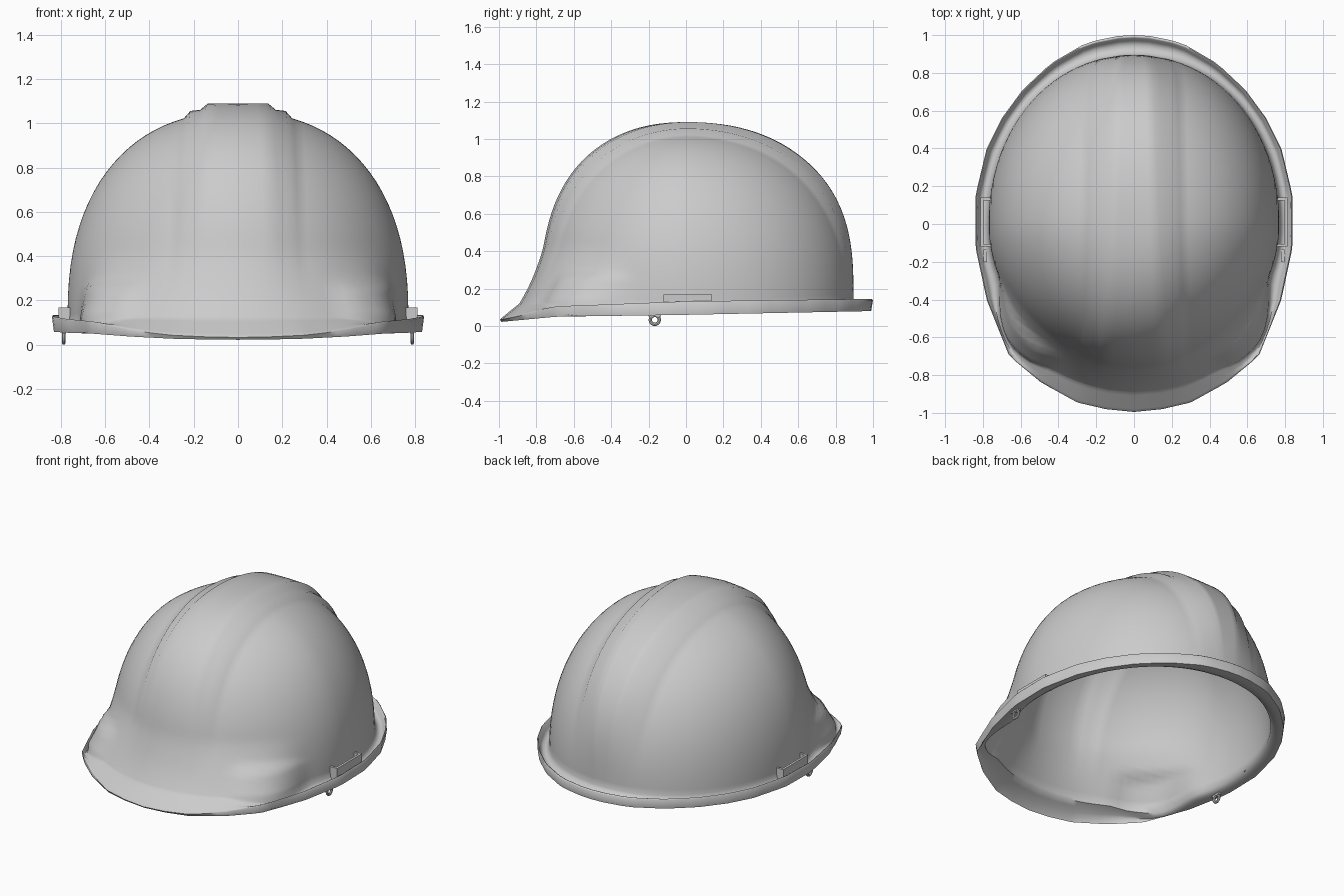
import bpy, bmesh, math
from mathutils import Vector

if "Cube" in bpy.data.objects:
    bpy.data.objects.remove(bpy.data.objects["Cube"])

Z0, A, C = 0.13, 0.77, 0.922         # base height, half width, dome height
ROWS, SIDE = 64, 20


def interp(tab, v):
    if v <= tab[0][0]:
        return tab[0][1]
    for (a, p), (b, q) in zip(tab, tab[1:]):
        if v <= b:
            return p + (q - p) * (v - a) / (b - a)
    return tab[-1][1]


def smooth(a, b, v):
    t = min(1, max(0, (v - a) / (b - a)))
    return t * t * (3 - 2 * t)


def radius(x, phi):
    """Dome radius in the yz plane at a given x; phi runs front to back."""
    s, cy, cz = min(1, abs(x) / A), abs(math.cos(phi)), math.sin(phi)
    b, n0 = (0.77, 1.97) if phi < math.pi / 2 else (0.895, 2.07)
    lo, hi = 0.0, 1.2
    for _ in range(26):
        r = (lo + hi) / 2
        n = n0 - .2 * min(1, max(0, r * cz / C))
        rho = (s ** n + (r * cy / b) ** n) ** (1 / n)
        if rho ** 2.3 + max(0, r * cz / C) ** 2.3 < 1:
            lo = r
        else:
            hi = r
    return lo


# Ridge widths along the front-to-back arc
W1 = [(0, .20), (.8, .18), (1.57, .135), (2.5, .10), (2.9, .07), (3.14, .04)]
W2 = [(0, .25), (.8, .235), (1.57, .215), (2.5, .20), (3.14, .17)]
LIFT = [.038, .041, .046, .022, .026, 0]


def dome_point(i, phi, scale):
    """Column i (0 = centre) of the right half, with ridges and front flare."""
    w1, w2 = interp(W1, phi), interp(W2, phi)
    start = w2 + .03
    cols = [0, w1 * .6, w1, w1 + .035, w2, start]
    if i < 6:
        x, lift = cols[i], LIFT[i]
    else:
        a0 = math.asin(start / A)
        x = A * math.sin(a0 + (math.pi / 2 - a0) * (i - 5) / SIDE)
        lift = 0
    r = radius(x, phi) if i < 5 + SIDE else 0
    h = r * math.sin(phi)
    if phi < 1.57:
        r += lift * smooth(.05, .3, h) * (.4 + .6 * smooth(.2, .75, h))
    else:
        r += lift * smooth(0, .65, h)
    y, z = -r * math.cos(phi), max(0, r * math.sin(phi))
    d = .115 * min(1, max(0, (.3 - z) / .3)) ** 1.5
    d += .035 * smooth(.165, .125, z) * smooth(.38, .5, x)
    d *= smooth(-.26, -.54, y)
    if d:
        n = Vector((x * .7, y)).normalized()
        x, y = x + d * n.x, y + d * n.y
    return Vector((x * scale, y * scale, Z0 + z * scale))


# Brim outline, right half, front to back
OUT = [(0, -.995), (.15, -.98), (.3, -.945), (.49, -.84), (.66, -.70), (.78, -.40), (.84, -.12),
       (.84, .15), (.78, .40), (.70, .56), (.59, .71), (.44, .85), (.26, .955), (.12, .993), (0, 1.0)]
TOP = [(-1, .035), (-.9, .055), (-.7, .105), (0, .132), (1, .145)]
BOT = [(-1, .022), (-.7, .05), (0, .06), (1, .08)]


def outline(p):
    """Brim edge hit by the ray from the centre through p."""
    sx, d = (-1 if p.x < 0 else 1), Vector((abs(p.x), p.y))
    for a, b in zip(OUT, OUT[1:]):
        a, b = Vector(a), Vector(b)
        e = b - a
        den = d.x * e.y - d.y * e.x
        if abs(den) < 1e-9:
            continue
        t = (a.x * e.y - a.y * e.x) / den
        u = (a.x * d.y - a.y * d.x) / den
        if t > 0 and -1e-5 <= u <= 1 + 1e-5:
            return Vector((sx * d.x * t, d.y * t, 0))
    return Vector(p)


def finish(bm, name, angle=40):
    bmesh.ops.remove_doubles(bm, verts=bm.verts, dist=1e-4)
    bmesh.ops.dissolve_degenerate(bm, edges=bm.edges, dist=1e-5)
    bmesh.ops.recalc_face_normals(bm, faces=bm.faces)
    me = bpy.data.meshes.new(name)
    bm.to_mesh(me)
    bm.free()
    ob = bpy.data.objects.new(name, me)
    bpy.context.collection.objects.link(ob)
    bpy.context.view_layer.objects.active = ob
    bpy.ops.object.select_all(action='DESELECT')
    ob.select_set(True)
    bpy.ops.object.shade_smooth_by_angle(angle=math.radians(angle))
    return ob


# Shell: outer dome, inner dome, and a guttered brim that joins their rims
bm = bmesh.new()
N = 5 + SIDE


def add_dome(scale):
    grid = []
    for j in range(ROWS + 1):
        phi = math.pi * j / ROWS
        half = [dome_point(i, phi, scale) for i in range(N + 1)]
        pts = [Vector((-p.x, p.y, p.z)) for p in half[:0:-1]] + half
        grid.append([bm.verts.new(p) for p in pts])
    for r0, r1 in zip(grid, grid[1:]):
        for k in range(2 * N):
            bm.faces.new((r0[k], r0[k + 1], r1[k + 1], r1[k]))
    return grid[0] + grid[-1][-2:0:-1]


def brim_z(y, f, gutter, under):
    """Height across the brim: a slope at the front, a rain gutter elsewhere."""
    g = smooth(-.85, -.55, y)
    slope = .125 + (interp(TOP, y) - .125) * f
    dip = gutter * interp(TOP, y) + (1 - gutter) * (interp(BOT, y) + .014)
    return slope * (1 - g) + dip * g - under


# (fraction across brim, gutter rise, drop to the underside)
PROFILE = [(.06, .5, 0), (.22, .12, 0), (.5, 0, 0), (.72, .25, 0), (.86, .95, 0), (.93, 1, 0),
           (1, .94, .003), "edge", (.78, 0, .014), (.5, 0, .013), (.2, .1, .014), (.0, .4, .014)]
outer, inner = add_dome(1), add_dome(.984)
rings = [outer]
for step in PROFILE:
    ring = []
    for v in outer:
        o = outline(v.co)
        if step == "edge":
            p = o * .99
            p.z = interp(BOT, o.y)
        else:
            p = v.co.lerp(o, step[0])
            p.z = brim_z(o.y, *step)
            if step == PROFILE[-1]:
                p.x, p.y = p.x * .985, p.y * .985
        ring.append(bm.verts.new(p))
    rings.append(ring)
rings.append(inner)
for r0, r1 in zip(rings, rings[1:]):
    for k in range(len(r0)):
        m = (k + 1) % len(r0)
        bm.faces.new((r0[k], r0[m], r1[m], r1[k]))
finish(bm, "helmet_shell", 62)


def bar(bm, lo, hi):
    vs = bmesh.ops.create_cube(bm, size=1)['verts']
    for v in vs:
        v.co = Vector([(l + h) / 2 + c * (h - l) for l, h, c in zip(lo, hi, v.co)])


for s, side in ((1, "right"), (-1, "left")):
    # Slotted accessory holder on each side
    bm = bmesh.new()
    bar(bm, (.797, -.12, .08), (.812, .14, .168))
    for y in (-.12, .125):
        bar(bm, (.755, y, .08), (.80, y + .015, .168))
    for v in bm.verts:
        v.co.x *= s
    finish(bm, side + "_slot")

    # Strap eyelet hanging under the brim
    bm = bmesh.new()
    bar(bm, (.778, -.20, .05), (.796, -.135, .085))
    U, V = 20, 8
    tor = []
    for a in range(U):
        ca, sa = math.cos(2 * math.pi * a / U), math.sin(2 * math.pi * a / U)
        row = []
        for b in range(V):
            rr = .024 + .009 * math.cos(2 * math.pi * b / V)
            row.append(bm.verts.new((.787 + .008 * math.sin(2 * math.pi * b / V), -.167 + rr * ca, .033 + rr * sa)))
        tor.append(row)
    for a in range(U):
        for b in range(V):
            a2, b2 = (a + 1) % U, (b + 1) % V
            bm.faces.new((tor[a][b], tor[a2][b], tor[a2][b2], tor[a][b2]))
    for v in bm.verts:
        v.co.x *= s
    finish(bm, side + "_strap_eyelet")
